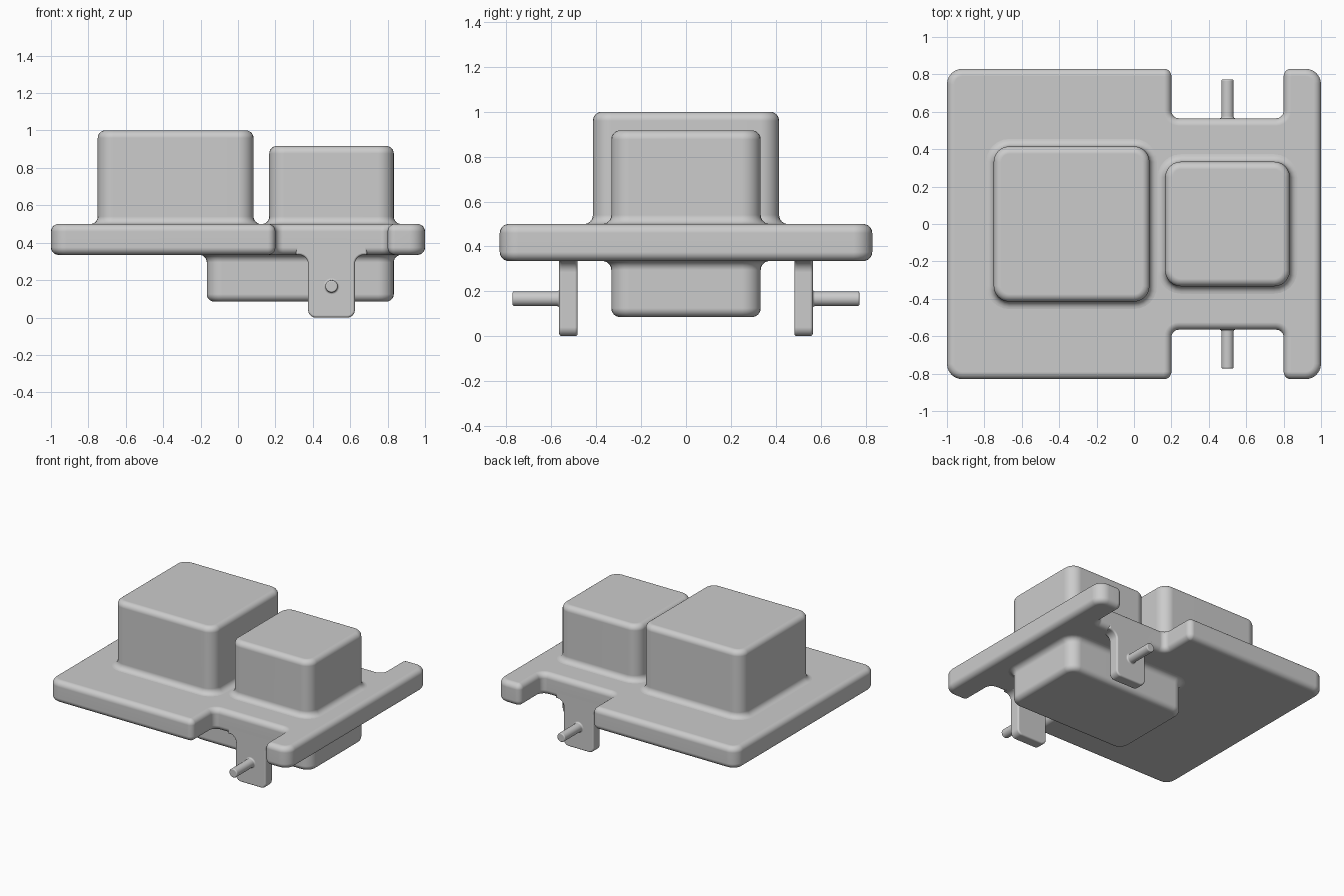
import bpy, bmesh, math
from mathutils import Vector

if "Cube" in bpy.data.objects:
    bpy.data.objects.remove(bpy.data.objects["Cube"], do_unlink=True)

STEPS = 6
EDGE = 0.04
QUARTER = [math.pi / 2 * i / STEPS for i in range(STEPS + 1)]

grey = bpy.data.materials.new("plain grey")
grey.use_nodes = True
colour = (0.6, 0.6, 0.6, 1)
grey.diffuse_color = colour
grey.node_tree.nodes["Principled BSDF"].inputs["Base Color"].default_value = colour


def outline(corners, inset):
    """Right-angled counterclockwise outline, inset, with rounded corners."""
    points = []
    for i, (x, y, radius) in enumerate(corners):
        p = Vector((x, y))
        into = (p - Vector(corners[i - 1][:2])).normalized()
        out = (Vector(corners[(i + 1) % len(corners)][:2]) - p).normalized()
        turn = into.x * out.y - into.y * out.x
        p += inset * Vector((-into.y - out.y, into.x + out.x))
        r = max(radius - turn * inset, 0.002)
        centre = p + r * (out - into)
        points += [centre - r * out * math.cos(t) + r * into * math.sin(t) for t in QUARTER]
    return points


def rounded_end(height, r, way=1):
    return [(r * (1 - math.cos(t)), height + way * r * (math.sin(t) - 1)) for t in QUARTER]


def base_fillet(height, r, way=1):
    return [(r * (math.sin(t) - 1), height + way * r * (1 - math.cos(t))) for t in QUARTER]


def loft(name, corners, profile, along_y=False):
    """Stack outlines by (inset, height) and cap both ends."""
    bm = bmesh.new()
    rings = []
    for inset, h in profile:
        rings.append([bm.verts.new((p.x, h, p.y) if along_y else (p.x, p.y, h))
                      for p in outline(corners, inset)])
    for a, b in zip(rings, rings[1:]):
        for i in range(len(a)):
            bm.faces.new((a[i - 1], a[i], b[i], b[i - 1]))
    bm.faces.new(rings[0])
    bm.faces.new(rings[-1])
    bmesh.ops.remove_doubles(bm, verts=bm.verts, dist=0.00005)
    bmesh.ops.recalc_face_normals(bm, faces=bm.faces)
    mesh = bpy.data.meshes.new(name)
    bm.to_mesh(mesh)
    bm.free()
    mesh.materials.append(grey)
    obj = bpy.data.objects.new(name, mesh)
    bpy.context.collection.objects.link(obj)
    bpy.ops.object.select_all(action="DESELECT")
    obj.select_set(True)
    bpy.context.view_layer.objects.active = obj
    bpy.ops.object.shade_smooth_by_angle(angle=math.radians(35))
    if along_y:
        mirror = obj.modifiers.new("both sides", "MIRROR")
        mirror.use_axis = (False, True, False)
    obj.modifiers.new("clean shading", "WEIGHTED_NORMAL").keep_sharp = True
    return obj


def rectangle(x0, x1, y0, y1, r):
    return [(x0, y0, r), (x1, y0, r), (x1, y1, r), (x0, y1, r)]


# Base plate with a notch in the front and back edges
BOTTOM, TOP, BIG = 0.335, 0.5, 0.083
front = [(-1, -0.83, BIG), (0.2, -0.83, EDGE), (0.2, -0.565, EDGE),
         (0.8, -0.565, EDGE), (0.8, -0.83, EDGE), (1, -0.83, BIG)]
back = [(x, -y, r) for x, y, r in reversed(front)]
loft("base_plate", front + back,
     rounded_end(BOTTOM, EDGE, -1)[::-1] + rounded_end(TOP, EDGE))

# Blocks above and below the plate
for name, x0, x1, half, start, end in (
        ("large_upper_block", -0.75, 0.083, 0.415, TOP, 1.0),
        ("small_upper_block", 0.167, 0.833, 0.333, TOP, 0.917),
        ("lower_block", -0.167, 0.833, 0.333, BOTTOM, 0.085)):
    way = 1 if end > start else -1
    loft(name, rectangle(x0, x1, -half, half, BIG),
         base_fillet(start, EDGE, way) + rounded_end(end, EDGE, way))

# Hanging tabs, flared where they meet the plate
right = [(0.625, 0, EDGE), (0.625, BOTTOM, 0.05), (0.69, BOTTOM, 0), (0.69, 0.39, 0)]
left = [(1 - x, z, r) for x, z, r in reversed(right)]
loft("hanging_tabs", right + left,
     rounded_end(-0.565, 0.012, -1)[::-1] + rounded_end(-0.483, 0.012), True)

# Round pins through the tabs
PIN = 0.033
loft("side_pins", rectangle(0.5 - PIN, 0.5 + PIN, 0.167 - PIN, 0.167 + PIN, PIN),
     base_fillet(-0.565, 0.01, -1) + rounded_end(-0.773, 0.008, -1), True)
